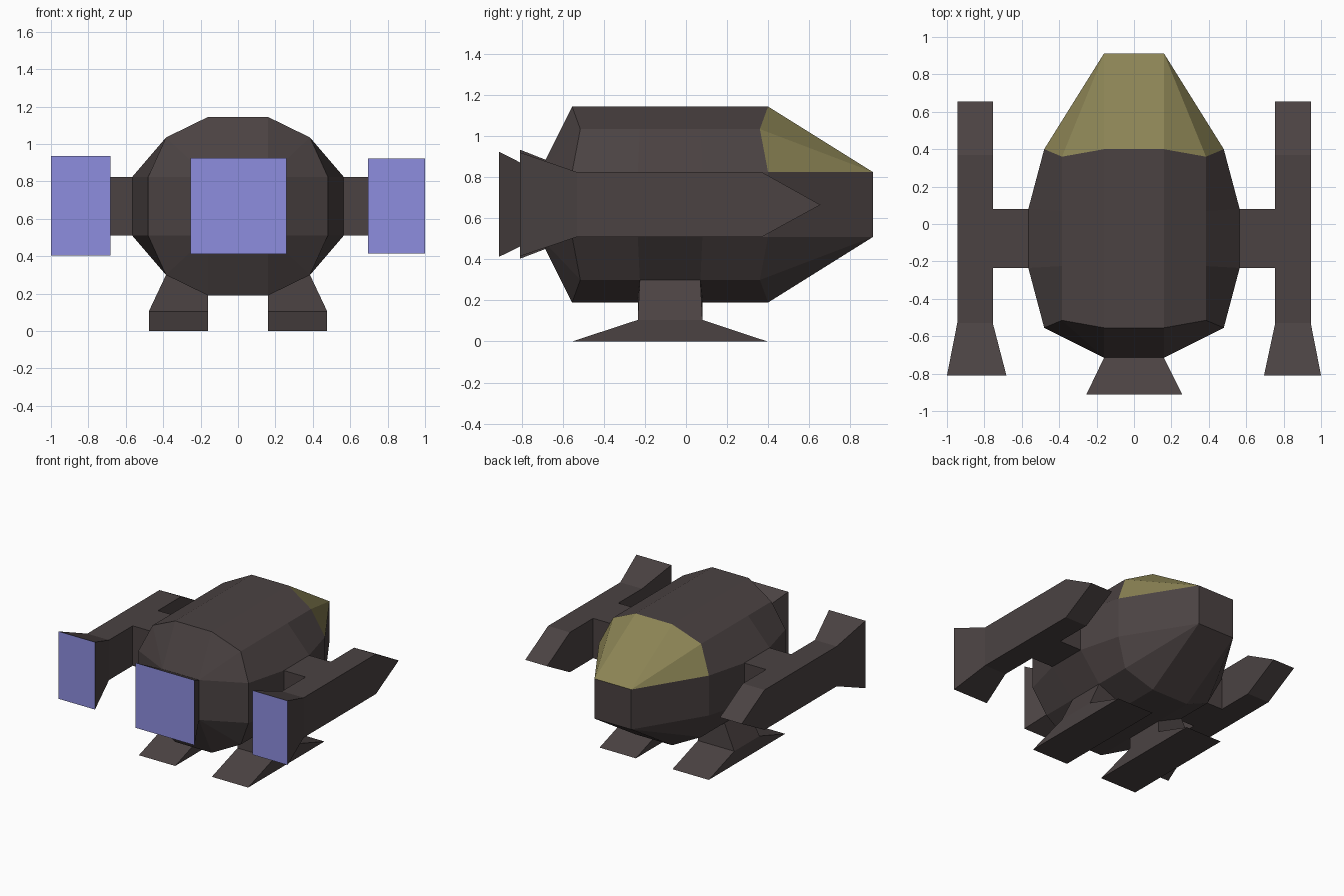
import bpy, bmesh

if "Cube" in bpy.data.objects:
    bpy.data.objects.remove(bpy.data.objects["Cube"])


def material(name, rgb):
    m = bpy.data.materials.new(name)
    m.diffuse_color = (*rgb, 1)
    m.use_nodes = True
    m.node_tree.nodes["Principled BSDF"].inputs["Base Color"].default_value = m.diffuse_color
    return m


DARK = material("dark_metal", (0.07, 0.055, 0.055))
GLOW = material("engine_glow", (0.27, 0.27, 0.74))
GLASS = material("canopy_glass", (0.26, 0.23, 0.09))


def loft(name, rings, caps=(), skip=(), paint=None):
    """Skin a stack of rings; caps = ring indices to close, skip = (ring, side) faces left open."""
    bm = bmesh.new()
    rows = [[bm.verts.new(p) for p in r] for r in rings]
    n = len(rows[0])
    for i in range(len(rows) - 1):
        for j in range(n):
            if (i, j) not in skip:
                k = (j + 1) % n
                bm.faces.new((rows[i][j], rows[i][k], rows[i + 1][k], rows[i + 1][j]))
    for c in caps:
        bm.faces.new(rows[c])
    bmesh.ops.remove_doubles(bm, verts=bm.verts[:], dist=0.0005)
    bmesh.ops.recalc_face_normals(bm, faces=bm.faces[:])
    if paint:
        for f in bm.faces:
            f.material_index = paint(f.calc_center_median())
    me = bpy.data.meshes.new(name)
    bm.to_mesh(me)
    bm.free()
    for m in (DARK, GLOW, GLASS):
        me.materials.append(m)
    ob = bpy.data.objects.new(name, me)
    bpy.context.collection.objects.link(ob)


def rect(x0, x1, y, z0, z1):
    return [(x0, y, z1), (x1, y, z1), (x1, y, z0), (x0, y, z0)]


ZL, ZH = 0.51, 0.825          # band where wings and engine attach
YB, YF = -0.235, 0.08         # wing root extent


def hull_ring(y, y_corner, side):
    half = [(0.16, y, 1.145), (0.385, y_corner, 1.035), (side, y, ZH),
            (side, y, ZL), (0.385, y_corner, 0.30), (0.16, y, 0.19)]
    return half + [(-x, b, z) for x, b, z in reversed(half)]


def tip_ring(y):
    half = [(0.16, y, ZH)] * 3 + [(0.16, y, ZL)] * 3
    return half + [(-x, b, z) for x, b, z in reversed(half)]


# Hull with tapered tail and nose; openings where wings, legs and engine join
loft("hull",
     [tip_ring(-0.715), hull_ring(-0.555, -0.515, 0.48), hull_ring(YB, -0.225, 0.565),
      hull_ring(YF, 0.07, 0.565), hull_ring(0.40, 0.36, 0.48), tip_ring(0.912)],
     caps=[5], skip={(2, 2), (2, 8), (2, 4), (2, 6)},
     paint=lambda c: 2 if c.y > 0.41 and c.z > ZH + 0.01 else 0)

# Main engine nozzle
loft("main_engine", [rect(-0.16, 0.16, -0.715, ZL, ZH), rect(-0.255, 0.258, -0.912, 0.412, 0.925)],
     caps=[1], paint=lambda c: 1 if c.y < -0.9 else 0)

# (side name, sign, nozzle inner x, nozzle bottom z, nozzle top z)
for tag, s, xin, zb, zt in (("left", -1, 0.682, 0.403, 0.935), ("right", 1, 0.695, 0.415, 0.922)):
    # Wing pylon
    loft(f"{tag}_pylon", [[(s * x, YB, ZH), (s * x, YF, ZH), (s * x, YF, ZL), (s * x, YB, ZL)]
                          for x in (0.565, 0.755)])
    # Nacelle with flared nozzle and wedge nose
    a, b = s * 0.755, s * 0.945
    rings = [rect(s * xin, s * 1.0, -0.81, zb, zt)]
    rings += [rect(a, b, y, ZL, ZH) for y in (-0.53, YB, YF, 0.37)]
    rings.append(rect(a, b, 0.655, 0.666, 0.666))
    loft(f"{tag}_nacelle", rings, caps=[0], skip={(2, 3)},
         paint=lambda c: 1 if c.y < -0.8 else 0)
    # Landing leg and splayed foot
    hip = [(s * 0.16, YB, 0.19), (s * 0.385, -0.225, 0.30),
           (s * 0.385, 0.07, 0.30), (s * 0.16, YF, 0.19)]
    foot = [[(s * 0.16, y0, z), (s * 0.477, y0, z), (s * 0.477, y1, z), (s * 0.16, y1, z)]
            for y0, y1, z in ((YB, YF, 0.105), (-0.555, 0.397, 0.0))]
    loft(f"{tag}_landing_leg", [hip] + foot, caps=[2])
